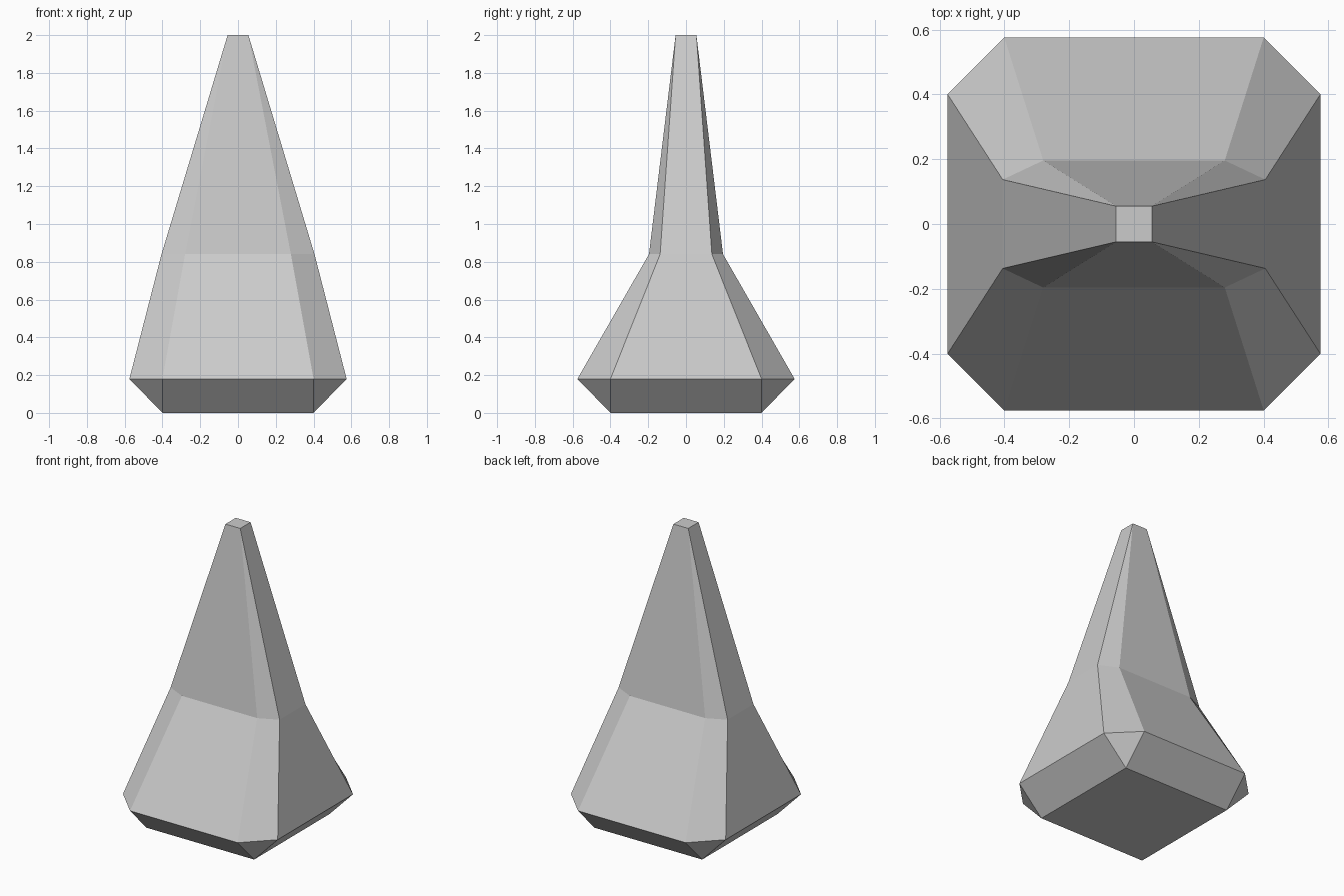
import bpy, bmesh

if "Cube" in bpy.data.objects:
    bpy.data.objects.remove(bpy.data.objects["Cube"])

# Each ring: height, (x, y) of the side corner, (x, y) of the front/back corner
RINGS = [
    (0.00, (0.40, 0.40), (0.40, 0.40)),      # square foot
    (0.18, (0.575, 0.40), (0.40, 0.575)),    # widest octagon
    (0.84, (0.405, 0.137), (0.28, 0.196)),   # pinched waist
    (2.00, (0.055, 0.055), (0.055, 0.055)),  # square tip
]


def octagon(bm, z, a, b):
    """Mirror two corner points into all four quadrants, in order."""
    pts = []
    for sx, sy, pair in ((1, 1, (a, b)), (-1, 1, (b, a)),
                         (-1, -1, (a, b)), (1, -1, (b, a))):
        pts += [bm.verts.new((sx * x, sy * y, z)) for x, y in pair]
    return pts


# Faceted tapered body: skin the rings, cap the ends, merge square corners
bm = bmesh.new()
rings = [octagon(bm, *r) for r in RINGS]
for low, high in zip(rings, rings[1:]):
    for i in range(8):
        j = (i + 1) % 8
        bm.faces.new((low[i], low[j], high[j], high[i]))
bm.faces.new(rings[0][::-1])
bm.faces.new(rings[-1])
bmesh.ops.remove_doubles(bm, verts=bm.verts[:], dist=0.0001)
bmesh.ops.recalc_face_normals(bm, faces=bm.faces[:])

mesh = bpy.data.meshes.new("tapered_body")
bm.to_mesh(mesh)
bm.free()
body = bpy.data.objects.new("tapered_body", mesh)
bpy.context.collection.objects.link(body)
